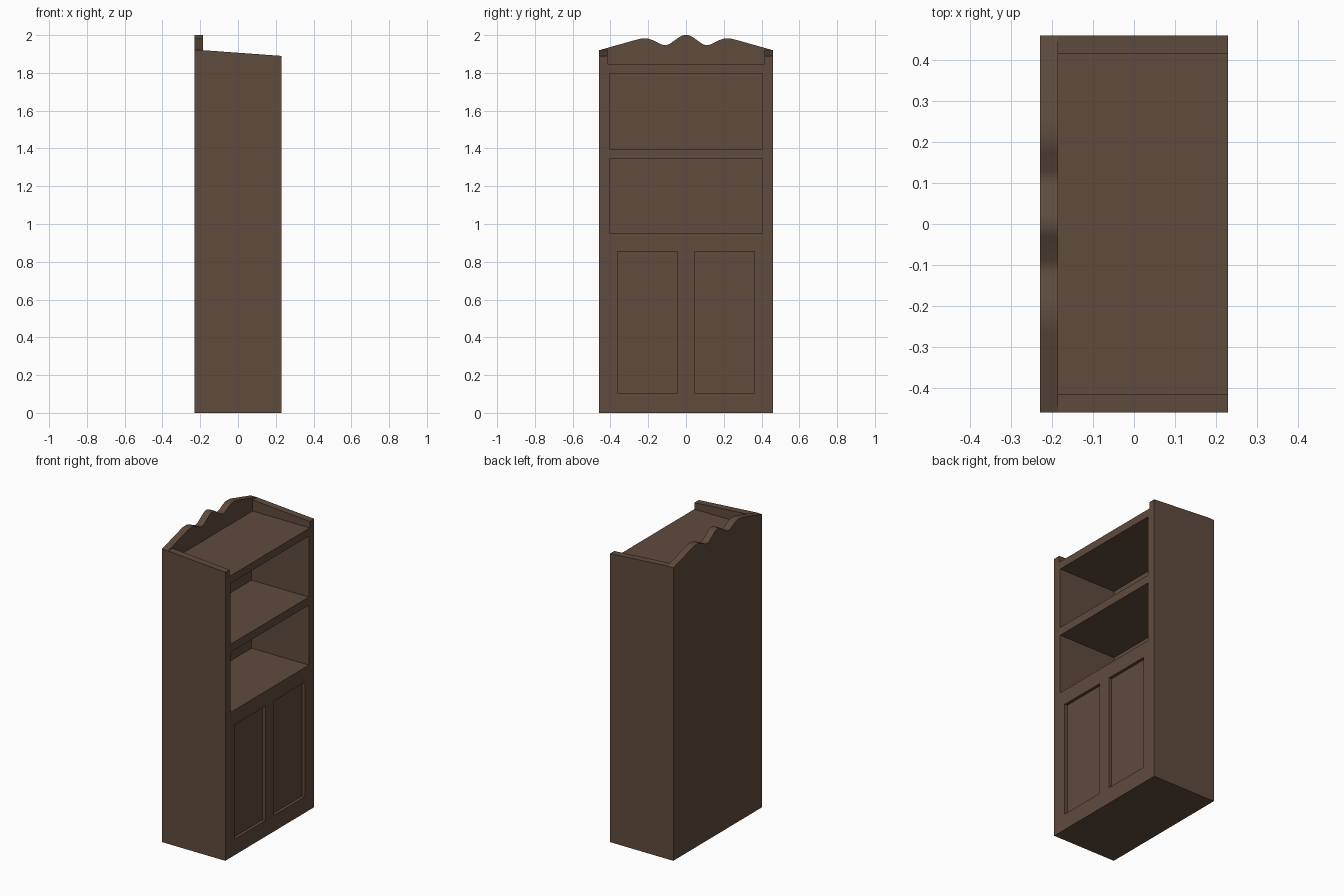
import bpy, bmesh, math
from mathutils import Vector

if "Cube" in bpy.data.objects:
    bpy.data.objects.remove(bpy.data.objects["Cube"])

wood = bpy.data.materials.new("dark_wood")
wood.diffuse_color = (0.115, 0.07, 0.046, 1)
wood.use_nodes = True
wood.node_tree.nodes["Principled BSDF"].inputs["Base Color"].default_value = wood.diffuse_color


def prism(name, points, sweep):
    """Extrude a closed outline of 3D points along a vector."""
    bm = bmesh.new()
    face = bm.faces.new([bm.verts.new(p) for p in points])
    ext = bmesh.ops.extrude_face_region(bm, geom=[face])
    verts = [g for g in ext["geom"] if isinstance(g, bmesh.types.BMVert)]
    bmesh.ops.translate(bm, verts=verts, vec=Vector(sweep))
    bmesh.ops.recalc_face_normals(bm, faces=bm.faces)
    mesh = bpy.data.meshes.new(name)
    bm.to_mesh(mesh)
    bm.free()
    mesh.materials.append(wood)
    ob = bpy.data.objects.new(name, mesh)
    bpy.context.collection.objects.link(ob)
    return ob


def box(name, x0, x1, y0, y1, z0, z1):
    return prism(name, [(x0, y0, z0), (x1, y0, z0), (x1, y1, z0), (x0, y1, z0)],
                 (0, 0, z1 - z0))


def combine(target, tool, operation):
    """Apply a boolean and remove the tool object."""
    mod = target.modifiers.new("bool", 'BOOLEAN')
    mod.object, mod.operation, mod.solver = tool, operation, 'EXACT'
    bpy.context.view_layer.objects.active = target
    bpy.ops.object.modifier_apply(modifier=mod.name)
    bpy.data.objects.remove(tool)


BACK, FRONT, HALF, INNER = -0.23, 0.23, 0.46, -0.185

# Carcass: side outline with a sloping top, swept across the width
cabinet = prism("cabinet", [(BACK, -HALF, 0), (FRONT, -HALF, 0), (FRONT, -HALF, 1.89),
                            (INNER, -HALF, 1.92), (BACK, -HALF, 1.92)], (0, 2 * HALF, 0))

# Tray on top and the two open shelves
combine(cabinet, box("top_tray", INNER, 0.3, -0.415, 0.415, 1.847, 2.1), 'DIFFERENCE')
for z0, z1 in ((0.952, 1.345), (1.398, 1.797)):
    combine(cabinet, box("shelf_niche", INNER, 0.3, -0.405, 0.405, z0, z1), 'DIFFERENCE')

# Recessed door panels
for s in (-1, 1):
    y0, y1 = sorted((s * 0.045, s * 0.363))
    combine(cabinet, box("door_panel", 0.21, 0.3, y0, y1, 0.105, 0.855), 'DIFFERENCE')

# Back board with the scalloped crest, mirrored about the middle
half = [(0.012, 2.0), (0.03, 1.993), (0.09, 1.951), (0.11, 1.946), (0.13, 1.95),
        (0.175, 1.973), (0.2, 1.981), (0.24, 1.981), (0.265, 1.975), (HALF, 1.92)]
outline = [(-y, z) for y, z in reversed(half)] + half + [(HALF, 0), (-HALF, 0)]
crest = prism("back_board", [(BACK, y, z) for y, z in outline], (INNER - BACK, 0, 0))
combine(cabinet, crest, 'UNION')

# Merge coplanar leftovers
bm = bmesh.new()
bm.from_mesh(cabinet.data)
bmesh.ops.remove_doubles(bm, verts=bm.verts, dist=1e-5)
bmesh.ops.dissolve_limit(bm, angle_limit=math.radians(0.5), verts=bm.verts, edges=bm.edges)
bm.to_mesh(cabinet.data)
bm.free()

bpy.context.view_layer.objects.active = cabinet
cabinet.select_set(True)
bpy.ops.object.shade_smooth_by_angle(angle=math.radians(30))
